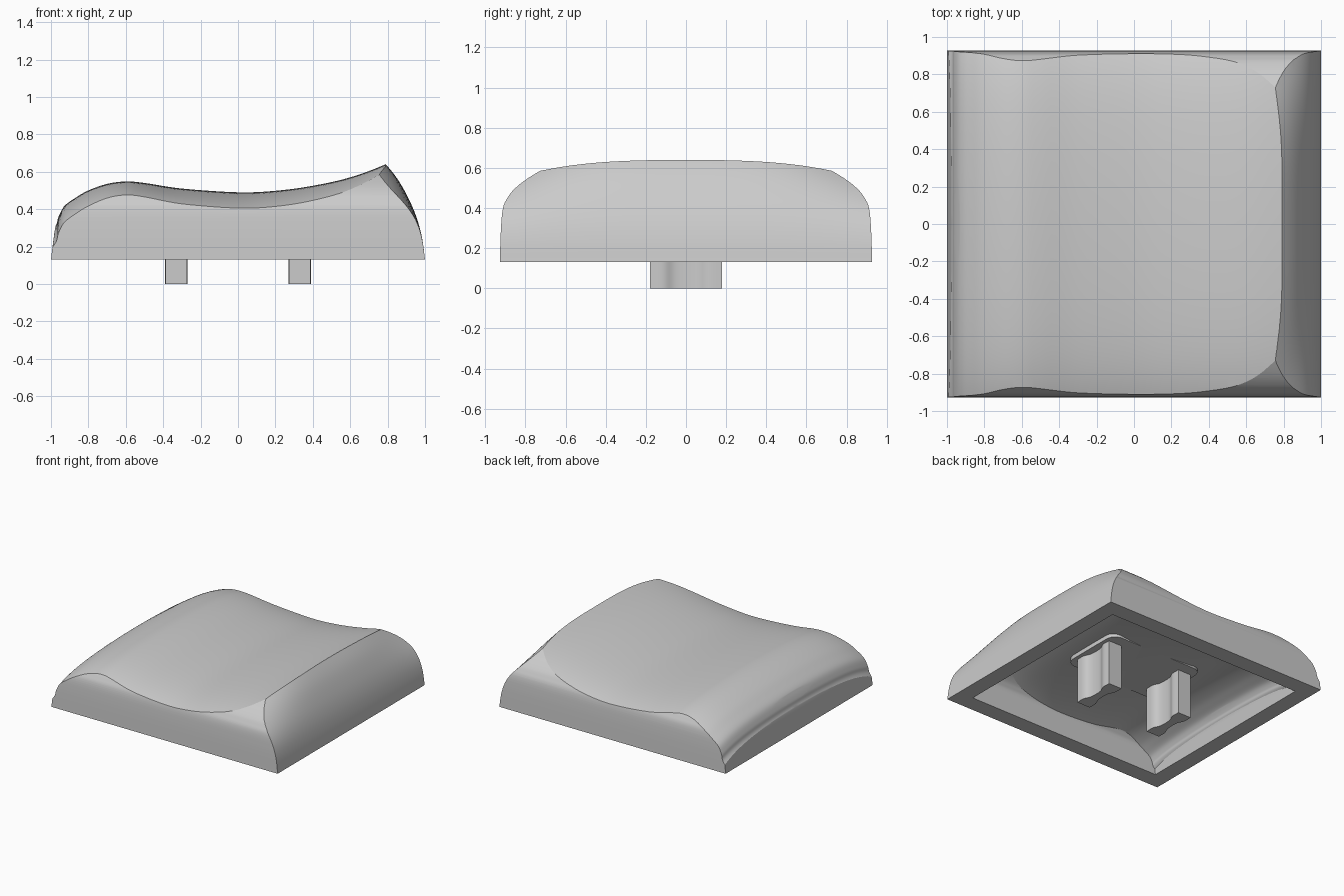
import bpy, bmesh
from mathutils import Vector

cube = bpy.data.objects.get("Cube")
if cube:
    bpy.data.objects.remove(cube, do_unlink=True)

mat = bpy.data.materials.new("light grey plastic")
mat.use_nodes = True
GREY = (0.6, 0.6, 0.6, 1)
mat.diffuse_color = GREY
mat.node_tree.nodes["Principled BSDF"].inputs["Base Color"].default_value = GREY

RIM = 0.13          # height of the lower rim
STEPS = 40          # stations along a loft


def spline(pts, n=6):
    """Smooth curve through 2D points."""
    p = [Vector(q) for q in pts]
    p = [2 * p[0] - p[1]] + p + [2 * p[-1] - p[-2]]
    out = []
    for a, b, c, d in zip(p, p[1:], p[2:], p[3:]):
        for i in range(n):
            t = i / n
            out.append(0.5 * (2 * b + (c - a) * t + (2 * a - 5 * b + 4 * c - d) * t * t
                              + (3 * b - a - 3 * c + d) * t ** 3))
    return out + [p[-2]]


def make_object(name, bm):
    bmesh.ops.recalc_face_normals(bm, faces=bm.faces)
    me = bpy.data.meshes.new(name)
    bm.to_mesh(me)
    bm.free()
    me.materials.append(mat)
    ob = bpy.data.objects.new(name, me)
    bpy.context.collection.objects.link(ob)
    return ob


def loft(name, rings):
    """Skin closed rings and cap both ends."""
    bm = bmesh.new()
    vs = [[bm.verts.new(co) for co in ring] for ring in rings]
    n = len(vs[0])
    for a, b in zip(vs, vs[1:]):
        for i in range(n):
            j = (i + 1) % n
            bm.faces.new((a[i], a[j], b[j], b[i]))
    bm.faces.new(vs[0])
    bm.faces.new(vs[-1][::-1])
    return make_object(name, bm)


def combine(ob, cutter, operation):
    """Apply a boolean and drop the cutter."""
    mod = ob.modifiers.new("cut", 'BOOLEAN')
    mod.operation, mod.object, mod.solver = operation, cutter, 'EXACT'
    cutter.hide_render = True
    dg = bpy.context.evaluated_depsgraph_get()
    me = bpy.data.meshes.new_from_object(ob.evaluated_get(dg))
    ob.modifiers.clear()
    ob.data = me
    bpy.data.objects.remove(cutter, do_unlink=True)


def smooth(ob, angle=0.4):
    bpy.ops.object.select_all(action='DESELECT')
    ob.select_set(True)
    bpy.context.view_layer.objects.active = ob
    bpy.ops.object.shade_smooth_by_angle(angle=angle)


# Profiles: dished top (x, z), end walls (x, z), front and back walls (y, z)
top = spline([(-1.03, .24), (-.975, .31), (-.96, .36), (-.93, .415), (-.87, .46), (-.8, .50),
              (-.7, .535), (-.6, .548), (-.5, .54), (-.3, .51), (0, .49), (.2, .498),
              (.4, .525), (.6, .57), (.79, .64), (1.05, .76)])
left = spline([(-1, .13), (-.985, .25), (-.975, .31), (-.955, .37), (-.91, .45), (-.75, .72)])
right = spline([(1, .13), (.985, .24), (.96, .34), (.92, .44), (.86, .55), (.79, .64), (.71, .72)])
side = spline([(.928, .13), (.922, .3), (.912, .4), (.89, .45), (.86, .49), (.8, .54),
               (.7, .60), (.6, .64), (.4, .70)])


def crown(p, y, sign):
    """Pull the end walls inward near the corners, more with height."""
    k = 0.13 * (y / 0.75) ** 4 * ((p.y - RIM) / 0.5) ** 4
    return (p.x - sign * k, y, p.y)


def cap_shape(name, base):
    """Intersect the dished top with the curved walls."""
    ys = [-1.03 + 2.06 * i / STEPS for i in range(STEPS + 1)]
    body = loft(name, [[(p.x, y, p.y - .06 * y * y - .06 * y ** 6) for p in top]
                       + [(top[-1].x, y, base), (top[0].x, y, base)] for y in ys])
    ends = loft("end_cutter", [[(left[0].x, y, base - .1)] + [crown(p, y, -1) for p in left]
                               + [crown(p, y, 1) for p in reversed(right)]
                               + [(right[0].x, y, base - .1)] for y in ys])
    combine(body, ends, 'INTERSECT')
    half = [Vector((side[0].x, base - .1))] + side
    ring = [(p.x, p.y) for p in half] + [(-p.x, p.y) for p in reversed(half)]
    walls = loft("side_cutter", [[(x, y, z) for y, z in ring] for x in (-1.2, 1.2)])
    combine(body, walls, 'INTERSECT')
    return body


# Hollow shell
shell = cap_shape("cap_shell", RIM)
cavity = cap_shape("cavity_cutter", RIM - .05)
for v in cavity.data.vertices:
    v.co = (v.co.x * .87, v.co.y * .855, RIM + (v.co.z - RIM) * .64)
combine(shell, cavity, 'DIFFERENCE')
smooth(shell)

# Rounded mounting plate under the ceiling
bm = bmesh.new()
bmesh.ops.create_cube(bm, size=1)
for v in bm.verts:
    v.co = (v.co.x * .84, v.co.y * .54, .385 + v.co.z * .05)
upright = [e for e in bm.edges if abs(e.verts[0].co.z - e.verts[1].co.z) > .01]
bmesh.ops.bevel(bm, geom=upright, offset=.08, segments=6, affect='EDGES', profile=.5)
smooth(make_object("mounting_plate", bm))

# Two waisted stems
waist = spline([(.058, -.18), (.058, -.11), (.034, -.05), (.034, .05), (.058, .11), (.058, .18)], 4)
for name, cx in (("stem_left", .33), ("stem_right", -.33)):
    ring = [(cx + p.x, p.y) for p in waist] + [(cx - p.x, p.y) for p in reversed(waist)]
    smooth(loft(name, [[(x, y, z) for x, y in ring] for z in (0, .4)]))
